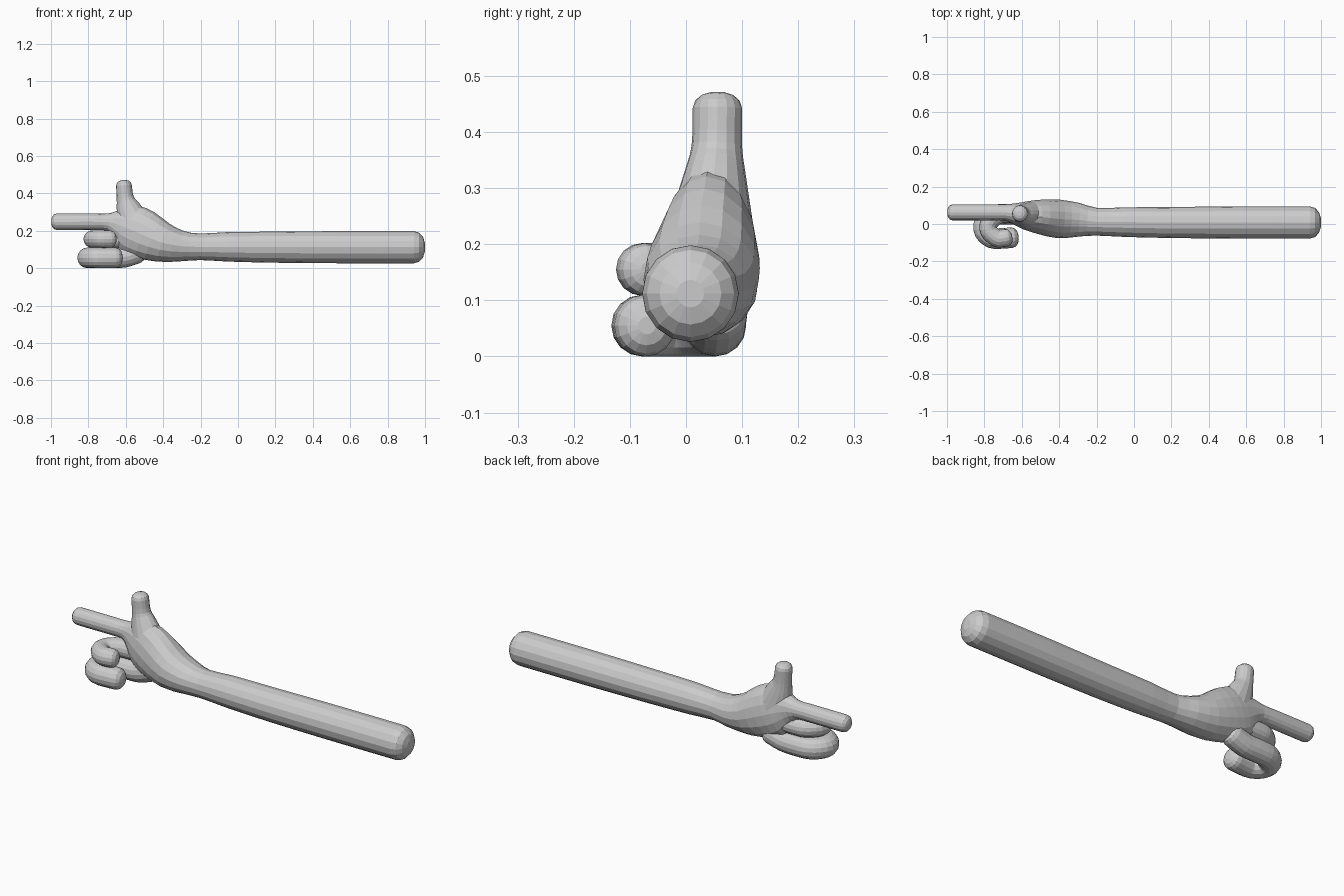
import bpy, bmesh, math
from mathutils import Vector

if "Cube" in bpy.data.objects:
    bpy.data.objects.remove(bpy.data.objects["Cube"])

SIDES = 16


def spline(rows, steps):
    """Smoothly interpolate rows of numbers (Catmull-Rom)."""
    out = []
    for i in range(len(rows) - 1):
        p1, p2 = rows[i], rows[i + 1]
        p0 = rows[max(i - 1, 0)]
        p3 = rows[min(i + 2, len(rows) - 1)]
        for s in range(steps):
            t = s / steps
            out.append([0.5 * (2 * b + (c - a) * t + (2 * a - 5 * b + 4 * c - d) * t * t
                               + (3 * b - a - 3 * c + d) * t ** 3)
                        for a, b, c, d in zip(p0, p1, p2, p3)])
    out.append(list(rows[-1]))
    return out


def tube(name, rows, up, steps=3):
    """Loft rings (x, y, z, side radius, up radius) with rounded ends."""
    rings = spline(rows, steps)
    pts = [Vector(r[:3]) for r in rings]
    n = len(rings)
    tan = [(pts[min(i + 1, n - 1)] - pts[max(i - 1, 0)]).normalized() for i in range(n)]
    data = [(pts[i], tan[i], rings[i][3], rings[i][4]) for i in range(n)]

    def cap(end, sign):
        p, t, a, b = end
        return [(p + t * sign * 0.7 * min(a, b) * math.sin(q), t,
                 a * math.cos(q) ** 0.8, b * math.cos(q) ** 0.8)
                for q in map(math.radians, (28, 55, 78))]

    data = cap(data[0], -1)[::-1] + data + cap(data[-1], 1)
    bm = bmesh.new()
    loops = []
    for p, t, a, b in data:
        side = t.cross(up).normalized()
        v = side.cross(t)
        loops.append([bm.verts.new(p + side * a * math.cos(k) + v * b * math.sin(k))
                      for k in (2 * math.pi * j / SIDES for j in range(SIDES))])
    for l0, l1 in zip(loops, loops[1:]):
        for j in range(SIDES):
            k = (j + 1) % SIDES
            bm.faces.new((l0[j], l0[k], l1[k], l1[j]))
    bm.faces.new(loops[0][::-1])
    bm.faces.new(loops[-1])
    bmesh.ops.recalc_face_normals(bm, faces=bm.faces)
    mesh = bpy.data.meshes.new(name)
    bm.to_mesh(mesh)
    bm.free()
    obj = bpy.data.objects.new(name, mesh)
    bpy.context.collection.objects.link(obj)
    return obj


Z, Y = Vector((0, 0, 1)), Vector((0, 1, 0))

# Forearm, palm and straight pointing finger in one loft
tube("arm_and_pointing_finger", [
    (0.94, 0.008, 0.112, 0.086, 0.086),
    (0.55, 0.008, 0.112, 0.086, 0.086),
    (0.20, 0.008, 0.112, 0.083, 0.083),
    (-0.05, 0.010, 0.114, 0.079, 0.079),
    (-0.20, 0.012, 0.114, 0.074, 0.071),
    (-0.30, 0.022, 0.118, 0.091, 0.082),
    (-0.40, 0.027, 0.137, 0.103, 0.107),
    (-0.50, 0.038, 0.178, 0.093, 0.132),
    (-0.58, 0.046, 0.213, 0.076, 0.130),
    (-0.64, 0.056, 0.235, 0.056, 0.086),
    (-0.69, 0.062, 0.246, 0.043, 0.048),
    (-0.76, 0.062, 0.248, 0.043, 0.044),
    (-0.86, 0.062, 0.248, 0.043, 0.044),
    (-0.969, 0.062, 0.248, 0.043, 0.044)], Z, 2)

# Raised thumb, flared where it leaves the palm
tube("thumb", [
    (-0.555, 0.045, 0.24, 0.09, 0.075),
    (-0.588, 0.052, 0.325, 0.064, 0.055),
    (-0.603, 0.055, 0.375, 0.046, 0.045),
    (-0.610, 0.056, 0.442, 0.042, 0.044)], Y)


def curled_finger(name, z, r, left, tip):
    """Finger that leaves the palm, turns to the front and folds back."""
    path = [(-0.54, 0.055, z + 0.025), (-0.61, 0.052, z + 0.003), (-0.69, 0.052, z),
            (left + 0.045, 0.045, z), (left, 0.005, z), (left, -0.04, z),
            (left + 0.04, -0.075, z), ((left + tip) / 2 + 0.02, -0.077, z),
            (tip, -0.073, z)]
    tube(name, [p + (r, r) for p in path], Z)


curled_finger("lower_curled_finger", 0.055, 0.055, -0.80, -0.655)
curled_finger("upper_curled_finger", 0.155, 0.047, -0.775, -0.683)
